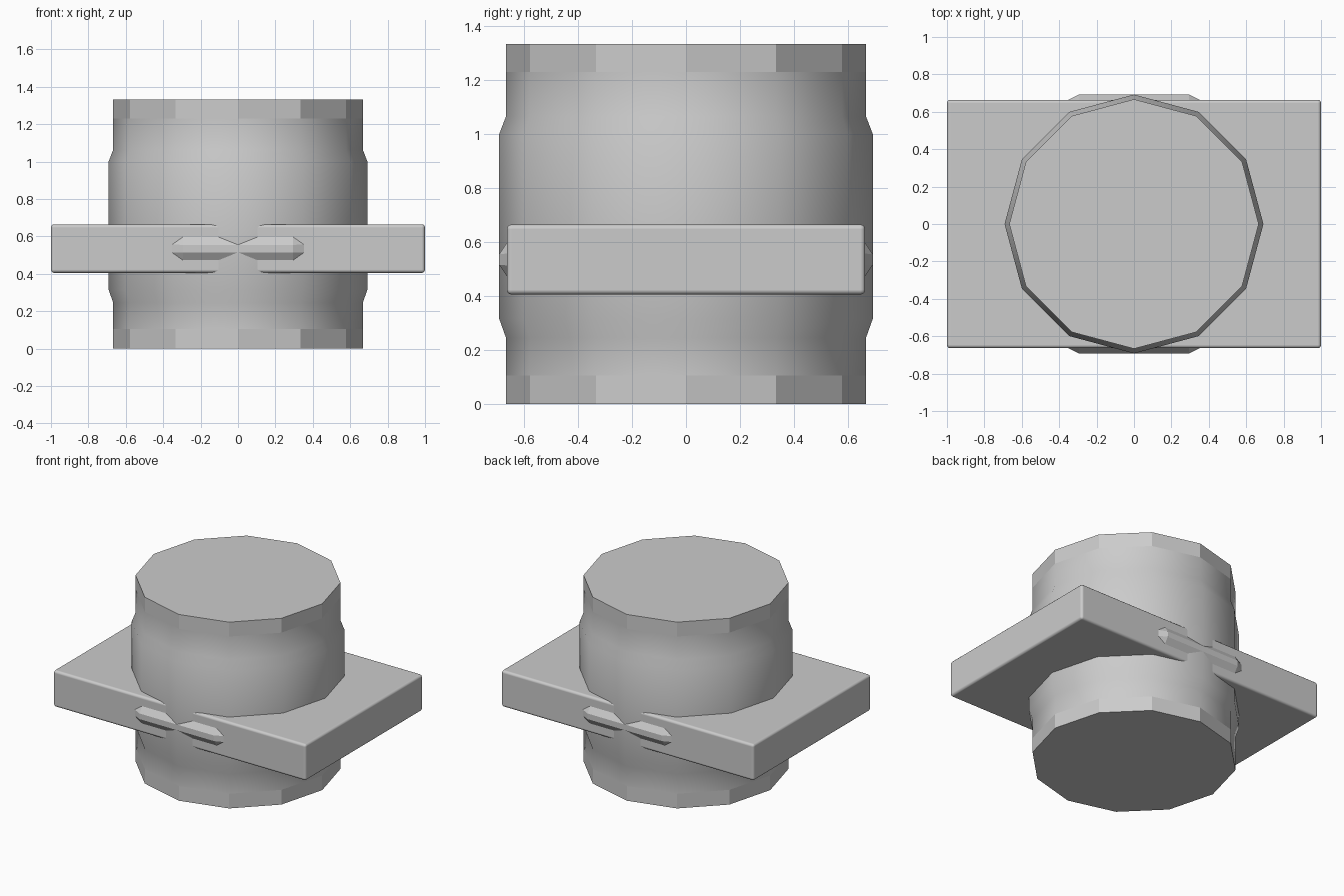
import bpy, bmesh, math

if "Cube" in bpy.data.objects:
    bpy.data.objects.remove(bpy.data.objects["Cube"])

SIDES = 12


def to_object(bm, name):
    bmesh.ops.recalc_face_normals(bm, faces=bm.faces[:])
    mesh = bpy.data.meshes.new(name)
    bm.to_mesh(mesh)
    bm.free()
    obj = bpy.data.objects.new(name, mesh)
    bpy.context.collection.objects.link(obj)
    return obj


def lathe(name, profile, smooth_bands):
    """Turn (radius, z) rings into a closed 12-sided body."""
    bm = bmesh.new()
    rings = [[bm.verts.new((r * math.cos(i * math.tau / SIDES),
                            r * math.sin(i * math.tau / SIDES), z))
              for i in range(SIDES)] for r, z in profile]
    for k in range(len(rings) - 1):
        a, b = rings[k], rings[k + 1]
        for i in range(SIDES):
            j = (i + 1) % SIDES
            f = bm.faces.new((a[i], a[j], b[j], b[i]))
            f.smooth = k in smooth_bands
    bm.faces.new(rings[0])
    bm.faces.new(rings[-1])
    return to_object(bm, name)


# Faceted barrel: flat end bands, smooth waist with a raised belt
lathe("barrel",
      [(0.55, 0), (0.667, 0), (0.667, 0.105), (0.667, 0.245), (0.692, 0.315),
       (0.692, 1.0), (0.667, 1.065), (0.667, 1.23), (0.667, 1.333), (0.55, 1.333)],
      {2, 3, 4, 5, 6})

# Flat crossing slab with softened edges
bm = bmesh.new()
bmesh.ops.create_cube(bm, size=1)
for v in bm.verts:
    v.co.x *= 2.0
    v.co.y *= 1.328
    v.co.z = v.co.z * 0.26 + 0.535
slab = to_object(bm, "slab")
bevel = slab.modifiers.new("soft_edges", "BEVEL")
bevel.width = 0.018
bevel.segments = 3
bevel.harden_normals = True
for p in slab.data.polygons:
    p.use_smooth = True

# Chamfered lugs on the front and back faces of the slab
bm = bmesh.new()
for sx in (-1, 1):
    for sz in (-1, 1):
        for x, y, z in ((0.36, -0.66, 0.022), (0.295, -0.66, 0.068), (0.295, -0.692, 0.02),
                        (0.36, -0.6, 0.022), (0.295, -0.6, 0.068)):
            bm.verts.new((sx * x, y, 0.535 + sz * z))
bmesh.ops.convex_hull(bm, input=bm.verts[:])
bmesh.ops.dissolve_limit(bm, angle_limit=0.01, verts=bm.verts[:], edges=bm.edges[:])
lug = to_object(bm, "side_lugs")
mirror = lug.modifiers.new("mirror", "MIRROR")
mirror.use_axis = (False, True, False)
